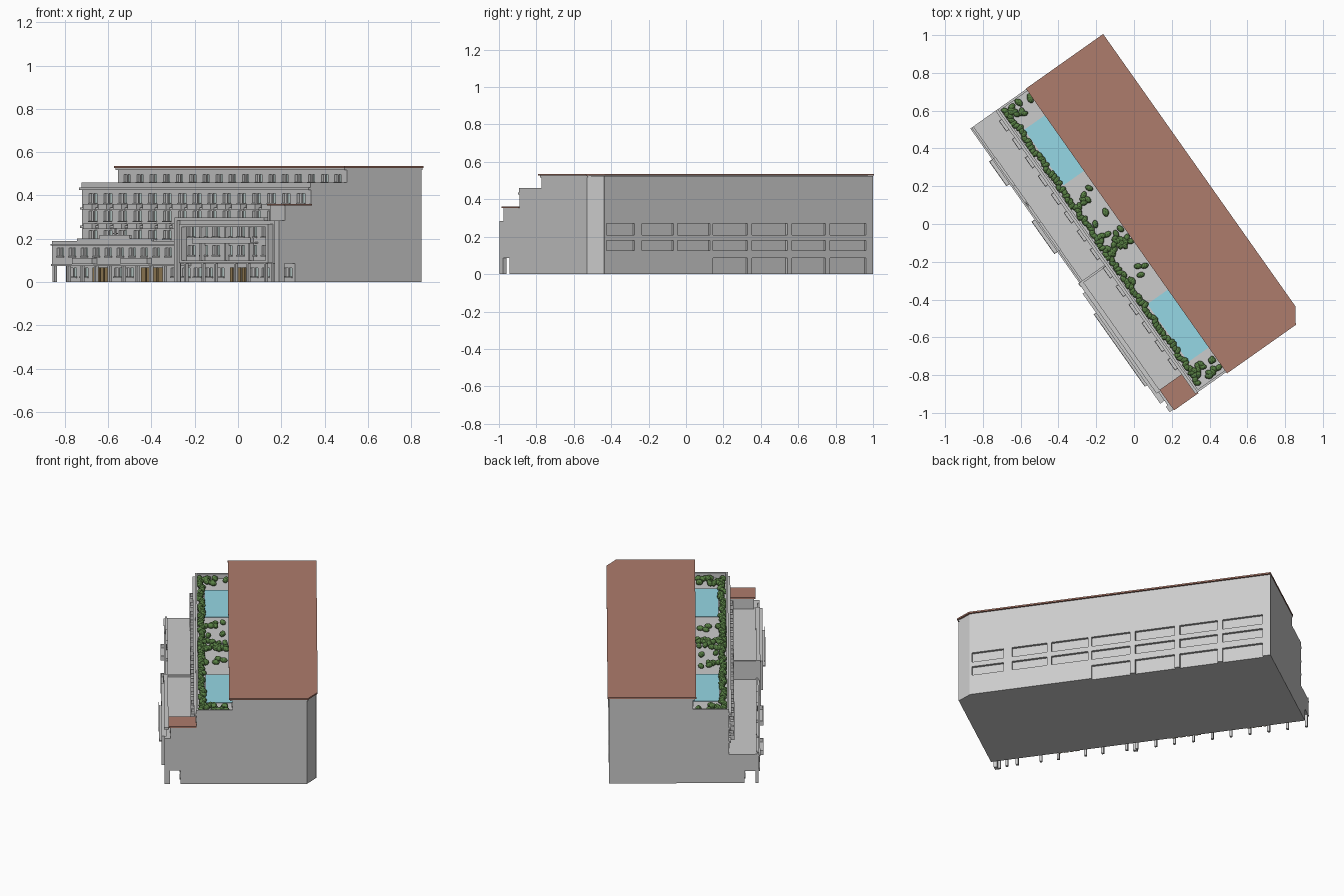
import bpy, bmesh, math, random
from mathutils import Matrix, Vector

if "Cube" in bpy.data.objects:
    bpy.data.objects.remove(bpy.data.objects["Cube"])

random.seed(4)
L = 1.835                                   # building length; local x = along front, y = depth
PLACE = Matrix.Translation((-0.86, 0.51, 0)) @ Matrix.Rotation(math.radians(-54.77), 4, 'Z')


def material(name, color):
    m = bpy.data.materials.new(name)
    m.diffuse_color = (*color, 1)
    m.use_nodes = True
    m.node_tree.nodes["Principled BSDF"].inputs["Base Color"].default_value = m.diffuse_color
    return m


BROWN = material("roof_brown", (0.42, 0.20, 0.15))
WATER = material("pool_blue", (0.30, 0.68, 0.78))
GREEN = material("bush_green", (0.10, 0.22, 0.06))
GLASS = material("pale_glass", (0.55, 0.68, 0.66))
WOOD = material("door_wood", (0.32, 0.22, 0.10))


def finish(bm, name, mat=None):
    me = bpy.data.meshes.new(name)
    bm.to_mesh(me)
    bm.free()
    ob = bpy.data.objects.new(name, me)
    bpy.context.collection.objects.link(ob)
    ob.matrix_world = PLACE
    if mat:
        me.materials.append(mat)
    return ob


def boxes(name, items, mat=None):
    """One object from boxes given as (x0, x1, y0, y1, z0, z1)."""
    bm = bmesh.new()
    for x0, x1, y0, y1, z0, z1 in items:
        m = Matrix.Translation(((x0 + x1) / 2, (y0 + y1) / 2, (z0 + z1) / 2))
        bmesh.ops.create_cube(bm, size=1, matrix=m @ Matrix.Diagonal((x1 - x0, y1 - y0, z1 - z0, 1)))
    return finish(bm, name, mat)


def prism(name, outline, z0, z1, mat=None):
    bm = bmesh.new()
    face = bm.faces.new([bm.verts.new((x, y, z0)) for x, y in outline])
    ext = bmesh.ops.extrude_face_region(bm, geom=[face])
    bmesh.ops.translate(bm, vec=(0, 0, z1 - z0), verts=[v for v in ext["geom"] if isinstance(v, bmesh.types.BMVert)])
    bmesh.ops.recalc_face_normals(bm, faces=bm.faces)
    return finish(bm, name, mat)


def skin(x0, x1, y0, y1, z0, z1, rows, cols):
    """Wall layer with rectangular openings: full bands plus piers."""
    out, z = [], z0
    for a, b in rows:
        if a > z:
            out.append((x0, x1, y0, y1, z, a))
        x = x0
        for c, d in cols:
            out.append((x, c, y0, y1, a, b))
            x = d
        out.append((x, x1, y0, y1, a, b))
        z = b
    if z1 > z:
        out.append((x0, x1, y0, y1, z, z1))
    return out


def bays(x0, x1, n, width):
    p = (x1 - x0) / n
    return [(x0 + p * (i + .5) - width / 2, x0 + p * (i + .5) + width / 2) for i in range(n)]


panes, mullions = [], []


def front_wall(name, x0, x1, y, thick, z0, z1, rows, cols):
    boxes(name, skin(x0, x1, y, y + thick, z0, z1, rows, cols))
    for a, b in rows:
        for c, d in cols:
            m = (c + d) / 2
            panes.append((m, d, y + thick - .003, y + thick + .001, a, b))
            mullions.append((m - .003, m + .003, y + .003, y + thick + .001, a, b))
            mullions.append((c - .003, d + .003, y - .005, y + .002, a - .006, a))


# main block with chamfered rear corner, and its roof
prism("main_block", [(0, .385), (L, .385), (L, .795), (1.757, .846), (1.757, .833), (0, .833)], 0, .525)
prism("main_roof", [(-.003, .354), (L + .008, .354), (L + .008, .80), (1.76, .855), (-.003, .855)], .527, .536, BROWN)
boxes("roof_eaves", [(0, L, .36, .80, .517, .528)])

# rear wall with three rows of recessed openings
rear = [(.045, .28), (.31, .53), (.56, .79), (.82, 1.045), (1.065, 1.28), (1.305, 1.51), (1.56, 1.745)]
boxes("rear_wall", skin(0, 1.757, .833, .848, 0, .09, [(0, .085)], rear[:4])
      + skin(0, 1.757, .833, .848, .09, .525, [(.125, .18), (.21, .27)], rear))

# top storey behind the terrace
front_wall("top_storey_wall", 0, L, .373, .012, .43, .525, [(.463, .497)], bays(.02, L - .02, 17, .05))

# middle block and terrace
boxes("middle_block", [(0, L, .182, .386, 0, .43)])
mid = bays(.03, L - .02, 15, .062)
front_wall("middle_wall", 0, L, .17, .012, .17, .43, [(.20, .238), (.283, .327), (.365, .408)], mid)
boxes("terrace_parapet", [(0, L, .168, .18, .43, .46), (0, .012, .18, .385, .43, .46),
                          (L - .012, L, .18, .385, .43, .46), (0, L, .155, .17, .425, .437)])
boxes("storey_bands", [(0, L, .158, .171, z, z + .01) for z in (.25, .335)])
balcony = []
for c, d in mid[:14]:
    for z in (.245, .335):
        balcony += [(c - .004, d + .004, .138, .171, z, z + .006), (c - .004, d + .004, .138, .142, z, z + .026),
                    (c - .004, c, .138, .171, z, z + .026), (d, d + .004, .138, .171, z, z + .026)]
boxes("balconies", balcony)
boxes("pools", [(.17, .53, .222, .375, .43, .434), (1.30, 1.675, .222, .375, .43, .434)], WATER)

# terrace planting
spots = [(.03 + i * .0198, .2 + random.uniform(-.008, .010)) for i in range(90)]
for x0, x1, n in ((.03, .10, 14), (1.72, 1.80, 16), (.86, .98, 26), (.62, .68, 6), (1.10, 1.16, 5), (.76, .80, 3)):
    spots += [(random.uniform(x0, x1), random.uniform(.215, .345)) for _ in range(n)]
bm = bmesh.new()
for x, y in spots:
    m = Matrix.Translation((x, y, .442)) @ Matrix.Rotation(random.uniform(0, 3.1), 4, 'Z')
    bmesh.ops.create_icosphere(bm, subdivisions=2, radius=1, matrix=m @ Matrix.Diagonal((.022, .015, .016, 1)))
finish(bm, "bushes", GREEN)

# low front wing
boxes("left_wing", [(0, 1, .012, .183, .075, .18)])
front_wall("left_wing_wall", 0, 1, 0, .012, .075, .18, [(.12, .158)], bays(.02, .98, 10, .05))
boxes("left_wing_trim", [(0, 1, -.008, .006, .168, .176), (0, 1, 0, .012, .18, .19), (0, 1, -.006, .004, .075, .083),
                         (.2, .8, 0, .014, .19, .20), (.38, .62, 0, .014, .20, .217)])
boxes("flagpole", [(.497, .503, .004, .010, .18, .25), (.485, .515, .004, .010, .222, .226)])

# taller front wing with projecting bay
boxes("right_wing", [(1, L, .012, .183, .085, .285)])
rows = [(.125, .168), (.21, .253)]
front_wall("right_wing_wall", 1, L, 0, .012, .085, .285, rows, bays(1.07, 1.76, 7, .056))
boxes("right_wing_trim", [(1, 1.715, -.012, .012, .285, .298), (1, 1.012, .012, .17, .285, .295),
                          (1, 1.025, -.015, .003, 0, .285), (1.80, L, -.012, .003, 0, .285)])
boxes("projecting_frame", [(1.057, 1.77, -.027, .001, .255, .268), (1.057, 1.77, -.027, .001, .088, .10),
                           (1.057, 1.077, -.027, .001, .10, .255), (1.75, 1.77, -.027, .001, .10, .255)]
      + [(x - .005, x + .005, -.022, .001, .10, .255) for x in (1.22, 1.415, 1.61)])
boxes("long_balcony", [(1.18, 1.65, -.042, .001, .178, .184), (1.18, 1.65, -.042, -.038, .184, .206)])

# corner tower with small brown roof
boxes("corner_tower", [(1.715, L, .022, .171, .285, .353)])
boxes("corner_tower_roof", [(1.708, L + .006, .012, .17, .353, .361)], BROWN)

# arcade: recessed ground storey, columns, entrance balconies and doors
boxes("arcade_core", [(0, L, .09, .183, 0, .086)])
doors = ((.20, .36), (.59, .80), (1.30, 1.46))
cols = [c for c in bays(.01, L - .01, 20, .06) if not any(a < c[1] and c[0] < b for a, b in doors)]
front_wall("arcade_wall", 0, L, .08, .010, 0, .086, [(.025, .065)], cols)
boxes("arcade_columns", [(x - .007, x + .007, .003, .018, 0, .086) for x in
                         [.01 + .11 * i for i in range(10)] + [1.06, 1.2, 1.3, 1.46, 1.56, 1.7, 1.76]]
      + [(L - .02, L, 0, .02, 0, .086)])
boxes("arcade_doors", [(a + .02 + i * (b - a - .03) / 4, a + .01 + (i + 1) * (b - a - .03) / 4, .074, .081, 0, .066)
                       for a, b in doors for i in range(4)], WOOD)
entry = []
for a, b in ((.20, .36), (.59, .80)):
    entry += [(a, b, -.028, .001, .083, .089), (a, b, -.028, -.024, .089, .112),
              (a, a + .004, -.028, .001, .089, .112), (b - .004, b, -.028, .001, .089, .112)]
boxes("entrance_balconies", entry)

boxes("window_panes", panes, GLASS)
boxes("window_frames", mullions)
